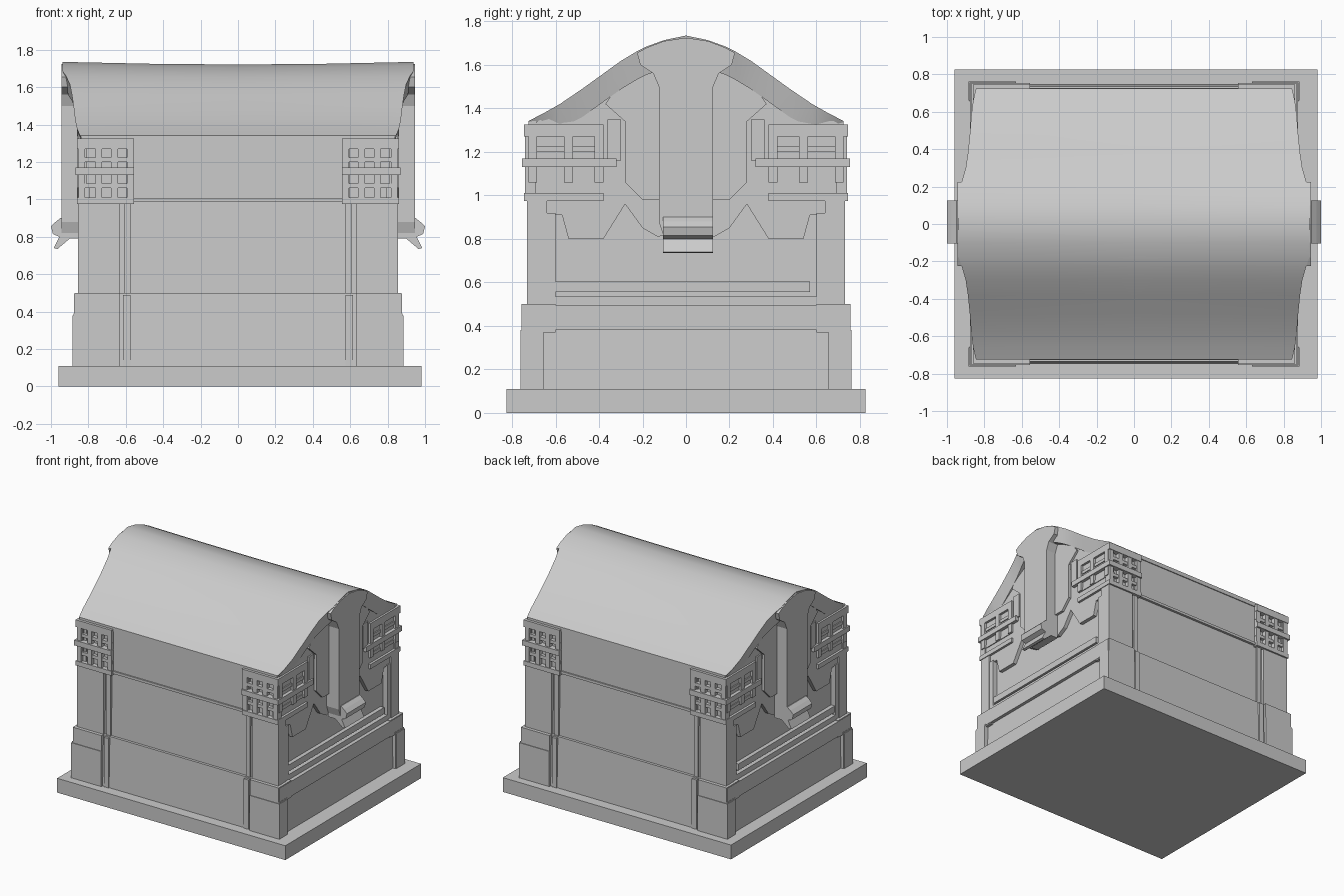
import bpy, bmesh
from math import radians


def finish(name, bm, smooth=None):
    bmesh.ops.recalc_face_normals(bm, faces=bm.faces[:])
    me = bpy.data.meshes.new(name)
    bm.to_mesh(me)
    bm.free()
    ob = bpy.data.objects.new(name, me)
    bpy.context.collection.objects.link(ob)
    if smooth:
        me.shade_smooth()
        me.set_sharp_from_angle(angle=radians(smooth))
    return ob


def signs(mirror):
    return [(sx, sy) for sx in ((1, -1) if 'x' in mirror else (1,))
            for sy in ((1, -1) if 'y' in mirror else (1,))]


def loft(bm, a, b):
    va, vb = [bm.verts.new(p) for p in a], [bm.verts.new(p) for p in b]
    n = len(a)
    bm.faces.new(va)
    bm.faces.new(vb)
    for i in range(n):
        j = (i + 1) % n
        bm.faces.new((va[i], va[j], vb[j], vb[i]))


def boxes(name, items, mirror=''):
    # each item: x0, x1, y0, y1, z0, z1; mirrored about the centre planes
    bm = bmesh.new()
    for x0, x1, y0, y1, z0, z1 in items:
        for sx, sy in signs(mirror):
            q = [(x0, y0), (x1, y0), (x1, y1), (x0, y1)]
            loft(bm, [(x * sx, y * sy, z0) for x, y in q],
                 [(x * sx, y * sy, z1) for x, y in q])
    return finish(name, bm)


def taper(name, lo, hi, z0, z1):
    # four-sided block with different half sizes at bottom and top
    bm = bmesh.new()
    q = [(-1, -1), (1, -1), (1, 1), (-1, 1)]
    loft(bm, [(a * lo[0], b * lo[1], z0) for a, b in q],
         [(a * hi[0], b * hi[1], z1) for a, b in q])
    return finish(name, bm)


def end_plate(name, yz, x0, x1, mirror='xy'):
    # profile in the y-z plane, given thickness along x
    bm = bmesh.new()
    for sx, sy in signs(mirror):
        loft(bm, [(x0 * sx, y * sy, z) for y, z in yz],
             [(x1 * sx, y * sy, z) for y, z in yz])
    return finish(name, bm)


# Base slab
boxes("base_slab", [(-0.96, 0.98, -0.825, 0.825, 0, 0.11)])

# Core walls, lower and upper
taper("lower_body", (0.86, 0.745), (0.85, 0.735), 0.10, 0.50)
taper("upper_body", (0.815, 0.715), (0.81, 0.705), 0.49, 1.32)

# Front and back rails
boxes("long_rails", [(-0.6, 0.6, 0.69, 0.728, 0.985, 1.005),
                     (-0.84, 0.84, 0.69, 0.725, 1.318, 1.342),
                     (-0.6, 0.6, 0.69, 0.718, 1.0, 1.32)], 'y')

# Corner pilasters: lower plinth and slimmer upper shaft, each with a side strip
boxes("lower_corner_pilasters", [(0.63, 0.885, 0.66, 0.762, 0.10, 0.38),
                                 (0.575, 0.615, 0.70, 0.752, 0.10, 0.49)], 'xy')
boxes("upper_corner_pilasters", [(0.63, 0.855, 0.64, 0.732, 0.49, 1.0),
                                 (0.575, 0.61, 0.68, 0.725, 0.49, 1.0)], 'xy')
boxes("plinth_corner_caps", [(0.63, 0.875, 0.60, 0.757, 0.37, 0.50)], 'xy')

# End rails over the plinth and below the panel
boxes("end_rails", [(0.80, 0.878, -0.75, 0.75, 0.38, 0.495),
                    (0.79, 0.85, -0.70, 0.70, 0.49, 0.535),
                    (0.79, 0.845, -0.64, 0.57, 0.555, 0.605)], 'x')

# Gable wall with a stepped lower edge
end_plate("gable_wall", [(0, 0.84), (0.13, 0.81), (0.20, 0.85), (0.28, 0.96),
                         (0.38, 0.80), (0.54, 0.80), (0.57, 0.91), (0.72, 0.91),
                         (0.71, 1.33), (0, 1.33)], 0.79, 0.842)
# Thicker middle of the gable beside the strap
end_plate("gable_shoulder", [(0, 0.98), (0.20, 0.98), (0.28, 1.06), (0.28, 1.34),
                             (0.37, 1.42), (0.25, 1.60), (0, 1.66)], 0.80, 0.862)

# Corner lattice: bars wrapping the corner and short uprights
lattice = []
for z0, z1, out in ((0.975, 1.01, 0.0), (1.06, 1.085, -0.012),
                    (1.13, 1.17, 0.008), (1.20, 1.225, -0.01), (1.27, 1.325, 0.0)):
    inner = 0.32 if out > 0 else 0.38
    lattice.append((0.555, 0.86 + out, 0.69, 0.745 + out, z0, z1))
    lattice.append((0.81, 0.86 + out, inner, 0.735 + out, z0, z1))
for c in (0.575, 0.66, 0.745, 0.835):
    lattice.append((c - 0.018, c + 0.018, 0.69, 0.74, 0.99, 1.31))
for c in (0.40, 0.54, 0.705):
    lattice.append((0.81, 0.86, c - 0.02, c + 0.02, 1.06, 1.31))
lattice.append((0.81, 0.855, 0.30, 0.36, 1.16, 1.35))
boxes("corner_lattice", lattice, 'xy')

# Curved roof: half profile of y, z and half width, flaring out at the ridge
half = [(0.725, 1.342, 0.845), (0.66, 1.375, 0.86), (0.58, 1.42, 0.87),
        (0.48, 1.488, 0.878), (0.38, 1.56, 0.888), (0.30, 1.618, 0.90),
        (0.23, 1.66, 0.92), (0.18, 1.685, 0.937), (0.10, 1.714, 0.938), (0, 1.735, 0.937)]
prof = half + [(-y, z, w) for y, z, w in half[-2::-1]]
bm = bmesh.new()
rows = []
for y, z, w in prof:
    sag = 0.014 * max(0, 1 - abs(y) / 0.5)
    low = max(1.31, z - 0.13)
    pts = [(-w + 0.03, low), (-w, z), (-w / 2, z - sag * 0.7), (0, z - sag),
           (w / 2, z - sag * 0.7), (w, z), (w - 0.03, low)]
    rows.append([bm.verts.new((x, y, h)) for x, h in pts])
for a, b in zip(rows, rows[1:]):
    for i in range(7):
        j = (i + 1) % 7
        bm.faces.new((a[i], a[j], b[j], b[i]))
bm.faces.new(rows[0])
bm.faces.new(rows[-1])
finish("curved_roof", bm, 30)

# Filling behind the roof edge so the gable is closed
end_plate("gable_fill", [(0, 1.30), (0.70, 1.30), (0.70, 1.33), (0.48, 1.46),
                         (0.23, 1.63), (0, 1.69)], 0.78, 0.845)

# Central strap on each end, spreading under the ridge
end_plate("end_strap", [(0.105, 0.82), (0.125, 0.88), (0.125, 1.50), (0.15, 1.56),
                        (0.21, 1.60), (0.225, 1.655), (0.18, 1.68), (0.10, 1.71),
                        (0, 1.725), (-0.10, 1.71), (-0.18, 1.68), (-0.225, 1.655),
                        (-0.21, 1.60), (-0.15, 1.56), (-0.125, 1.50),
                        (-0.125, 0.88), (-0.105, 0.82)], 0.80, 0.945, 'x')

# Clasp at the foot of the strap: x-z profile with a lip and small hook
bm = bmesh.new()
clasp = [(0.84, 0.79), (0.90, 0.79), (0.965, 0.735), (0.985, 0.74), (0.955, 0.80),
         (0.99, 0.815), (1.0, 0.855), (0.975, 0.88), (0.95, 0.90), (0.84, 0.90)]
for s in (1, -1):
    loft(bm, [(x * s, -0.105, z) for x, z in clasp],
         [(x * s, 0.125, z) for x, z in clasp])
bm.normal_update()
finish("strap_clasp", bm)

# Lower end panel corners: narrow stiles framing the recessed panel
boxes("plinth_stiles", [(0.82, 0.88, 0.655, 0.757, 0.10, 0.39)], 'xy')
boxes("panel_stiles", [(0.80, 0.85, 0.60, 0.72, 0.49, 0.92)], 'xy')
